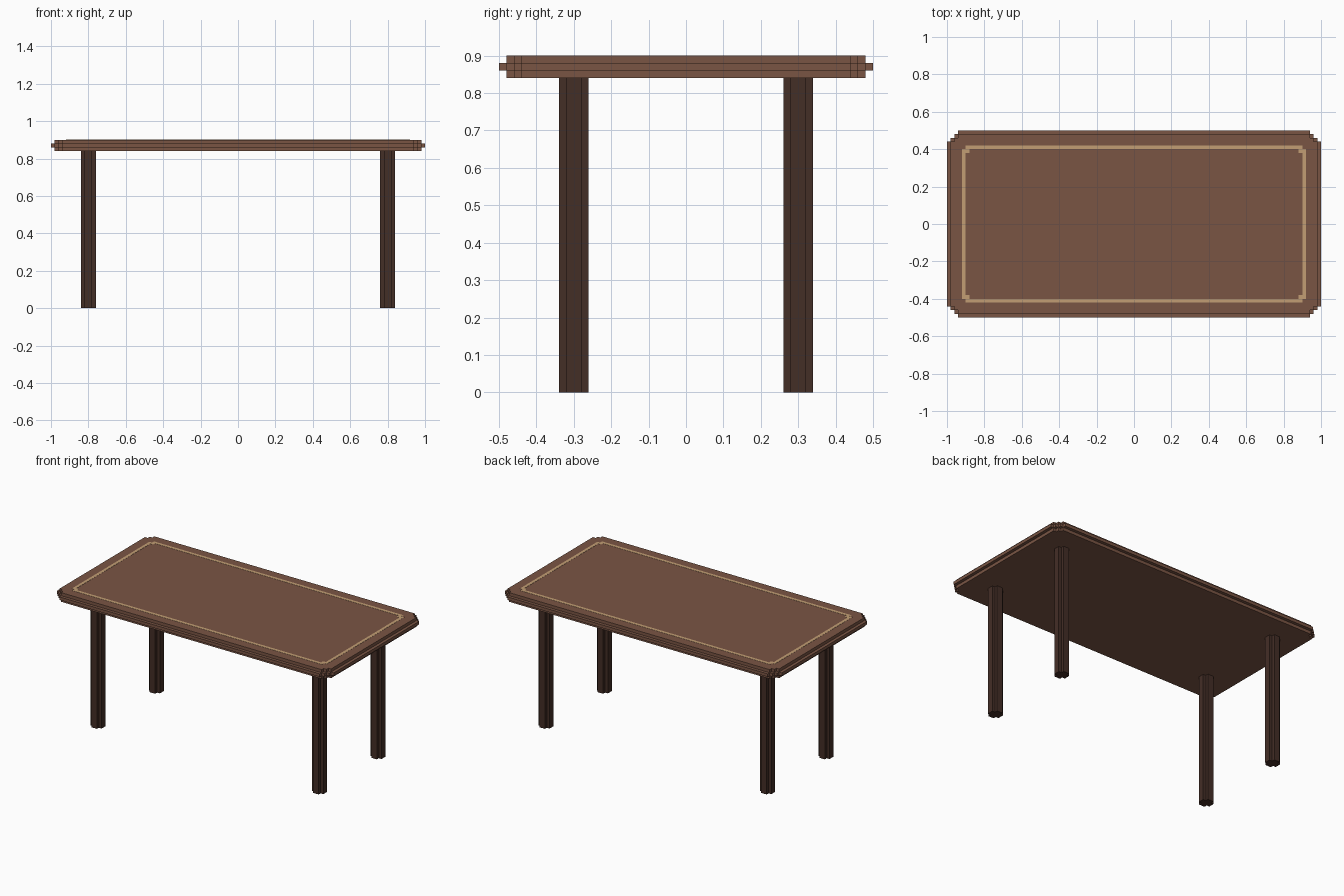
import bpy, bmesh

if "Cube" in bpy.data.objects:
    bpy.data.objects.remove(bpy.data.objects["Cube"])

S = 0.02  # step size of the blocky edges


def material(name, rgb):
    m = bpy.data.materials.new(name)
    lin = [c / 255 / 12.92 if c < 10.3 else ((c / 255 + 0.055) / 1.055) ** 2.4 for c in rgb]
    m.diffuse_color = (*lin, 1)
    m.use_nodes = True
    m.node_tree.nodes["Principled BSDF"].inputs["Base Color"].default_value = m.diffuse_color
    return m


wood = material("brown wood", (122, 85, 68))
dark = material("dark brown wood", (68, 46, 38))
tan = material("tan inlay", (194, 158, 116))


def outline(hx, hy, steps):
    """Counter-clockwise rectangle whose corners are cut in square steps."""
    corner = []
    for i in range(steps + 1):
        corner.append((hx - i * S, hy - (steps - i) * S))
        if i < steps:
            corner.append((hx - (i + 1) * S, hy - (steps - i) * S))
    pts = []
    for sx, sy in ((1, 1), (-1, 1), (-1, -1), (1, -1)):
        part = [(x * sx, y * sy) for x, y in corner]
        pts += part if sx * sy > 0 else part[::-1]
    return pts


def finish(bm, name, mat):
    bmesh.ops.recalc_face_normals(bm, faces=bm.faces)
    me = bpy.data.meshes.new(name)
    bm.to_mesh(me)
    bm.free()
    me.materials.append(mat)
    ob = bpy.data.objects.new(name, me)
    bpy.context.collection.objects.link(ob)
    return ob


def loft(name, sections, mat):
    """Join matching outlines, each given as (points, height), and cap both ends."""
    bm = bmesh.new()
    rings = [[bm.verts.new((x, y, z)) for x, y in pts] for pts, z in sections]
    n = len(rings[0])
    for a, b in zip(rings, rings[1:]):
        for i in range(n):
            j = (i + 1) % n
            bm.faces.new((a[i], a[j], b[j], b[i]))
    bm.faces.new(rings[0][::-1])
    bm.faces.new(rings[-1])
    return finish(bm, name, mat)


# Tabletop: three layers, the middle one sticking out all round
inner, outer = outline(0.98, 0.48, 2), outline(1.0, 0.5, 3)
extra = 2  # the middle lip is its own slab, sharing the core's centre
loft("tabletop", [(inner, 0.84), (inner, 0.86), (inner, 0.88), (inner, 0.90)], wood)
loft("tabletop_lip", [(outer, 0.86), (outer, 0.88)], wood)

# Inlay: thin ring plate on top
bm = bmesh.new()
loops = [[bm.verts.new((x, y, z)) for x, y in outline(hx, hy, 1)]
         for hx, hy, z in ((0.92, 0.42, 0.899), (0.92, 0.42, 0.901),
                           (0.90, 0.40, 0.901), (0.90, 0.40, 0.899))]
n = len(loops[0])
for k in range(4):
    a, b = loops[k], loops[(k + 1) % 4]
    for i in range(n):
        j = (i + 1) % n
        bm.faces.new((a[i], a[j], b[j], b[i]))
finish(bm, "border_inlay", tan)

# Legs: square posts with notched corners
section = outline(0.04, 0.04, 1)
for side, x in (("left", -0.8), ("right", 0.8)):
    for end, y in (("front", -0.3), ("back", 0.3)):
        leg = loft(f"{end}_{side}_leg", [(section, 0), (section, 0.84)], dark)
        leg.location = (x, y, 0)
